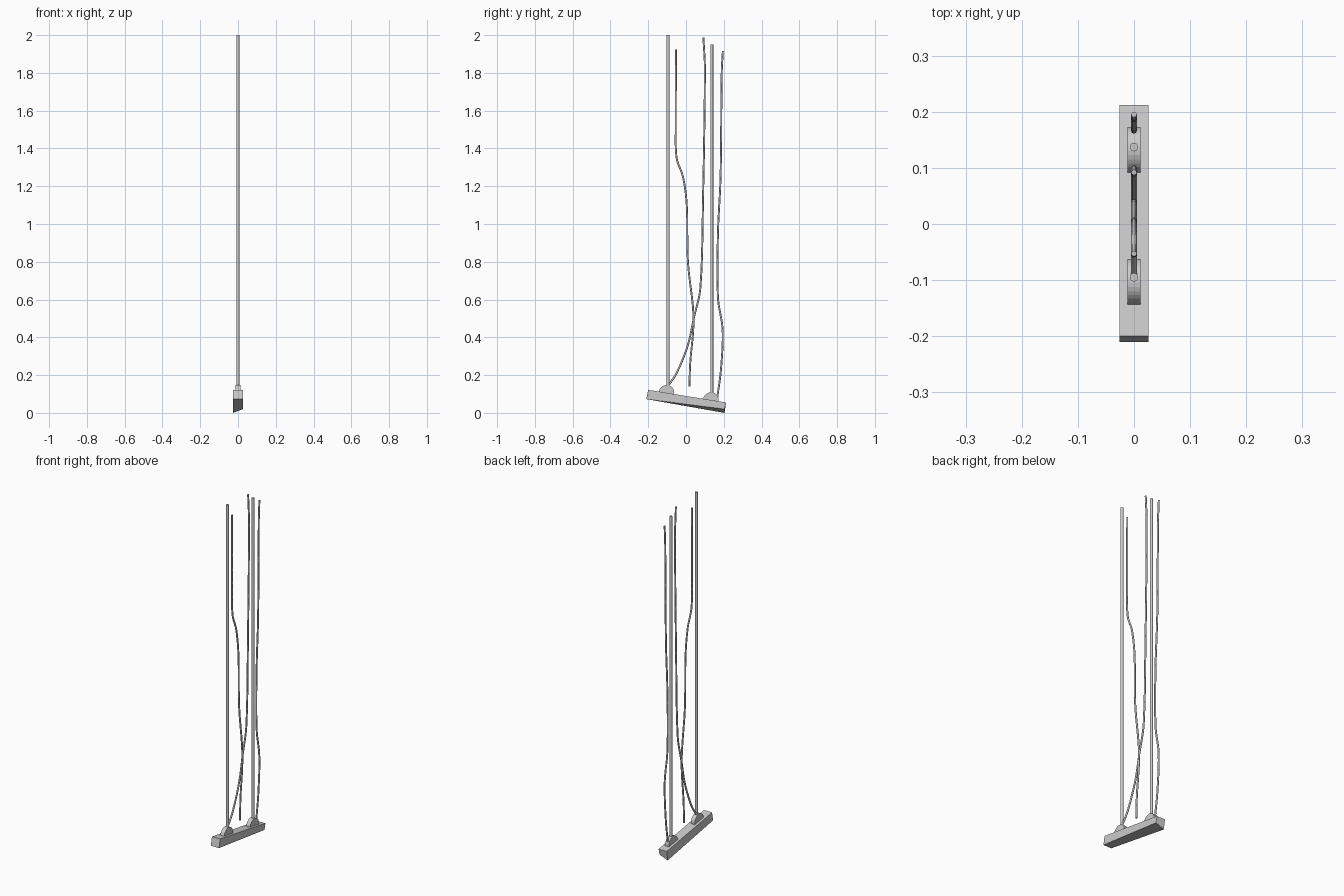
import bpy, bmesh, math
from mathutils import Vector

if "Cube" in bpy.data.objects:
    bpy.data.objects.remove(bpy.data.objects["Cube"])

SLOPE = -0.163            # tilt of the base top


def top_z(y):
    return 0.122 + SLOPE * (y + 0.2)


def link(name, data):
    ob = bpy.data.objects.new(name, data)
    bpy.context.collection.objects.link(ob)
    return ob


def prism(name, profile, hx):
    """Extrude a (y, z) profile along x, symmetric about x = 0."""
    bm = bmesh.new()
    sides = [[bm.verts.new((x, y, z)) for y, z in profile] for x in (-hx, hx)]
    n = len(profile)
    bm.faces.new(sides[0])
    bm.faces.new(sides[1][::-1])
    for i in range(n):
        j = (i + 1) % n
        bm.faces.new((sides[0][i], sides[0][j], sides[1][j], sides[1][i]))
    bmesh.ops.recalc_face_normals(bm, faces=bm.faces[:])
    me = bpy.data.meshes.new(name)
    bm.to_mesh(me)
    bm.free()
    return link(name, me)


# Tilted base bar, with one lower corner raised so the underside twists
base = prism("base_bar", [(-0.2, 0.122), (0.212, 0.055), (0.204, 0.0), (-0.21, 0.073)], 0.026)
for v in base.data.vertices:
    if v.co.x > 0 and v.co.y > 0.1 and v.co.z < 0.03:
        v.co.z = 0.02

# Half-round mounts sitting on the slope
tilt = math.atan(SLOPE)
for name, yc in (("front_mount", -0.103), ("rear_mount", 0.132)):
    arc = [math.pi * i / 16 + tilt for i in range(17)]
    prism(name, [(yc + 0.041 * math.cos(a), top_z(yc) + 0.041 * math.sin(a)) for a in arc], 0.012)

# Straight upright rods
for name, y, z0, z1 in (("front_rod", -0.095, 0.135, 2.0), ("rear_rod", 0.137, 0.095, 1.95)):
    bpy.ops.mesh.primitive_cylinder_add(vertices=24, radius=0.0075, depth=z1 - z0,
                                        location=(0, y, (z0 + z1) / 2))
    bpy.context.object.name = name
    bpy.ops.object.shade_smooth_by_angle()

# Thin bent wires, as (y, z) paths
wires = {
    "middle_wire": [(-0.053, 1.925), (-0.054, 1.53), (-0.05, 1.35), (-0.016, 1.25), (0.004, 1.1),
                    (0.01, 0.8), (0.04, 0.505), (0.022, 0.26), (0.018, 0.14)],
    "crossing_wire": [(0.092, 1.987), (0.1, 1.82), (0.09, 1.13), (0.076, 0.66), (0.042, 0.505),
                      (0.01, 0.36), (-0.048, 0.214), (-0.092, 0.147)],
    "rear_wire": [(0.195, 1.915), (0.189, 1.8), (0.183, 1.25), (0.169, 0.95), (0.169, 0.61),
                  (0.194, 0.44), (0.185, 0.23), (0.166, 0.085)],
}
for name, pts in wires.items():
    cu = bpy.data.curves.new(name, 'CURVE')
    cu.dimensions = '3D'
    cu.bevel_depth = 0.005
    cu.bevel_resolution = 2
    cu.resolution_u = 5
    cu.use_fill_caps = True
    sp = cu.splines.new('BEZIER')
    sp.bezier_points.add(len(pts) - 1)
    co = [Vector((0, y, z)) for y, z in pts]
    for i, bp in enumerate(sp.bezier_points):
        # tangent along the neighbours, handle lengths a third of each span
        a, b = co[max(i - 1, 0)], co[min(i + 1, len(co) - 1)]
        t = (b - a).normalized()
        bp.co = co[i]
        bp.handle_left_type = bp.handle_right_type = 'FREE'
        bp.handle_left = co[i] - t * (co[i] - a).length / 3
        bp.handle_right = co[i] + t * (b - co[i]).length / 3
    link(name, cu)
